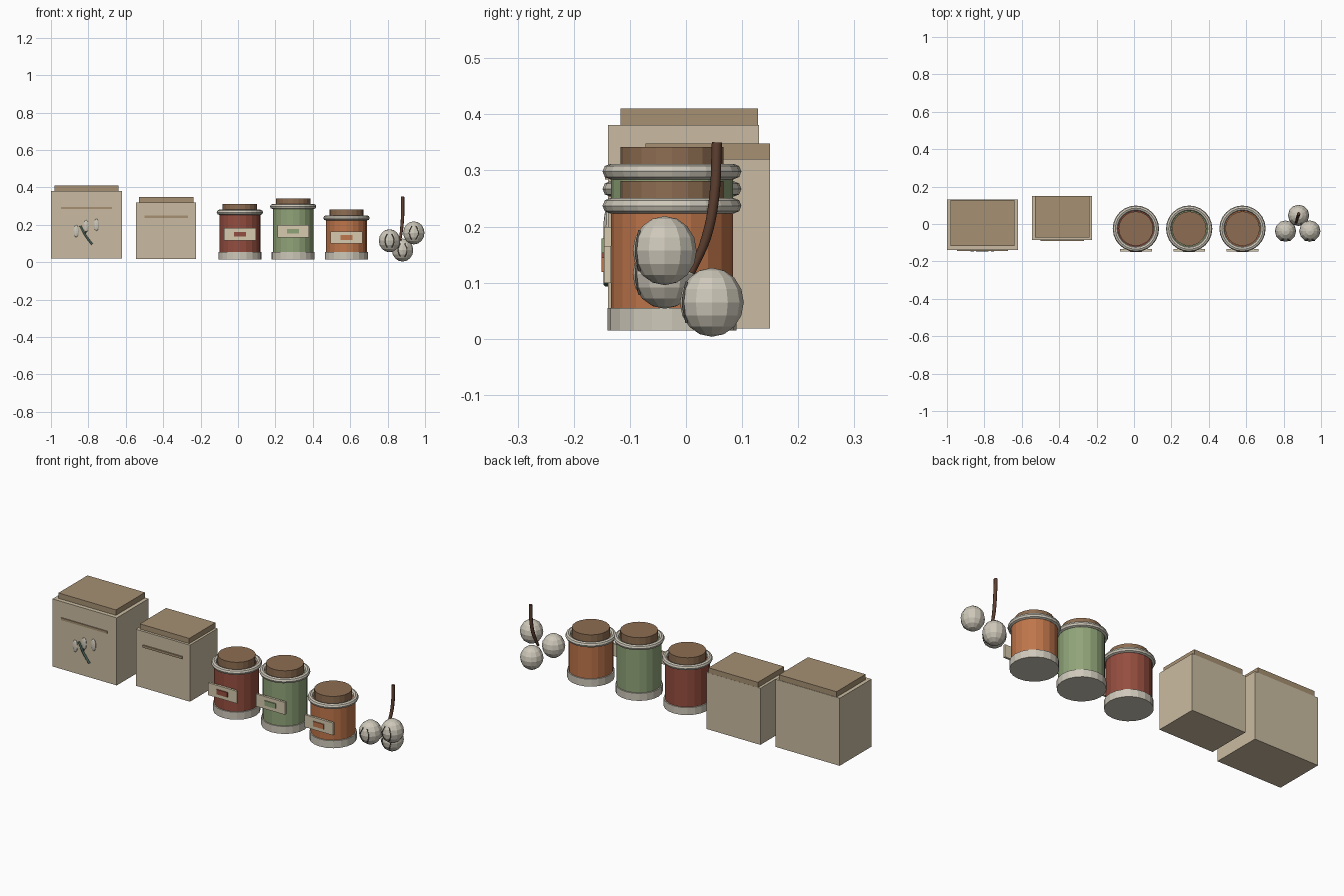
import bpy, math

if "Cube" in bpy.data.objects:
    bpy.data.objects.remove(bpy.data.objects["Cube"])


def material(name, r, g, b):
    m = bpy.data.materials.new(name)
    m.diffuse_color = (r, g, b, 1)
    m.use_nodes = True
    m.node_tree.nodes["Principled BSDF"].inputs["Base Color"].default_value = m.diffuse_color
    return m


SACK = material("sackcloth", 0.59, 0.50, 0.36)
FLAP = material("folded_cloth", 0.38, 0.28, 0.17)
PALE = material("pale_ceramic", 0.62, 0.58, 0.49)
CORK = material("cork", 0.27, 0.155, 0.084)
LABEL = material("label_paper", 0.68, 0.59, 0.42)
RED = material("red_glaze", 0.30, 0.075, 0.05)
GREEN = material("green_glaze", 0.28, 0.37, 0.19)
ORANGE = material("orange_glaze", 0.52, 0.18, 0.07)
STEM = material("stem_brown", 0.11, 0.05, 0.03)
DARK = material("dark_vein", 0.12, 0.10, 0.08)
LEAF = material("dark_green", 0.06, 0.11, 0.09)


def finish(name, mat):
    o = bpy.context.object
    o.name = name
    o.data.materials.append(mat)
    return o


def box(name, mat, x, y, z):
    """Box from (min, max) ranges."""
    bpy.ops.mesh.primitive_cube_add(size=1, location=[(a + b) / 2 for a, b in (x, y, z)])
    bpy.context.object.scale = [b - a for a, b in (x, y, z)]
    return finish(name, mat)


def cylinder(name, mat, x, y, r, z0, z1, sides=20):
    bpy.ops.mesh.primitive_cylinder_add(vertices=sides, radius=r, depth=z1 - z0,
                                        location=(x, y, (z0 + z1) / 2))
    return finish(name, mat)


def ellipsoid(name, mat, loc, scale, seg=12, rings=8):
    bpy.ops.mesh.primitive_uv_sphere_add(segments=seg, ring_count=rings, radius=1, location=loc)
    bpy.context.object.scale = scale
    return finish(name, mat)


def tube(name, mat, pts, r, radii=None, res=1):
    c = bpy.data.curves.new(name, 'CURVE')
    c.dimensions = '3D'
    c.bevel_depth = r
    c.bevel_resolution = res
    c.resolution_u = 4
    c.use_fill_caps = True
    s = c.splines.new('BEZIER')
    s.bezier_points.add(len(pts) - 1)
    for i, p in enumerate(pts):
        b = s.bezier_points[i]
        b.co = p
        b.handle_left_type = b.handle_right_type = 'AUTO'
        b.radius = radii[i] if radii else 1
    o = bpy.data.objects.new(name, c)
    bpy.context.collection.objects.link(o)
    c.materials.append(mat)
    return o


# Two sacks with folded tops and a stitched seam
box("large_sack", SACK, (-1.0, -0.62), (-0.139, 0.130), (0.02, 0.381))
box("large_sack_flap", FLAP, (-0.98, -0.64), (-0.117, 0.128), (0.375, 0.41))
box("large_sack_seam", FLAP, (-0.947, -0.674), (-0.144, -0.13), (0.284, 0.296))
box("small_sack", SACK, (-0.545, -0.225), (-0.085, 0.150), (0.018, 0.32))
box("small_sack_flap", FLAP, (-0.53, -0.238), (-0.072, 0.1495), (0.315, 0.348))
box("small_sack_seam", FLAP, (-0.50, -0.268), (-0.092, -0.08), (0.237, 0.249))

# Seed and sprig emblem on the large sack
for i, (x, z) in enumerate([(-0.865, 0.166), (-0.812, 0.193), (-0.757, 0.2)]):
    ellipsoid(f"emblem_seed_{i + 1}", PALE, (x, -0.14, z), (0.015, 0.007, 0.032), 10, 8)
tube("emblem_sprig", LEAF, [(-0.843, -0.141, 0.195), (-0.815, -0.141, 0.143), (-0.78, -0.141, 0.096)],
     0.006)
tube("emblem_sprig_branch", LEAF, [(-0.818, -0.141, 0.148), (-0.812, -0.141, 0.168)], 0.004)

# Three jars, differing in height and glaze
JY = -0.025
for name, x, ring_z, label_z, glaze in [("red", 0.01, 0.267, 0.150, RED),
                                        ("green", 0.295, 0.298, 0.166, GREEN),
                                        ("orange", 0.58, 0.237, 0.132, ORANGE)]:
    cylinder(f"{name}_jar_base", PALE, x, JY, 0.115, 0.015, 0.055)
    cylinder(f"{name}_jar_body", glaze, x, JY, 0.109, 0.03, ring_z)
    bpy.ops.mesh.primitive_torus_add(major_radius=0.11, minor_radius=0.0138, major_segments=24,
                                     minor_segments=8, location=(x, JY, ring_z))
    finish(f"{name}_jar_rim", PALE)
    cylinder(f"{name}_jar_stopper", CORK, x, JY, 0.092, ring_z - 0.015, ring_z + 0.044)
    box(f"{name}_jar_label", LABEL, (x - 0.085, x + 0.085), (-0.146, -0.134),
        (label_z - 0.033, label_z + 0.033))
    box(f"{name}_jar_label_mark", glaze, (x - 0.032, x + 0.032), (-0.151, -0.142),
        (label_z - 0.013, label_z + 0.013))

# Bunch of three bulbs with front veins and a shared stem
for i, (x, y, z) in enumerate([(0.81, -0.038, 0.115), (0.94, -0.038, 0.157), (0.88, 0.046, 0.065)]):
    ellipsoid(f"bulb_{i + 1}", PALE, (x, y, z), (0.057, 0.057, 0.0615))
    for side, s in (("left", -1), ("right", 1)):
        tube(f"bulb_{i + 1}_{side}_vein", DARK,
             [(x + s * 0.012, y - 0.045, z + 0.036), (x + s * 0.025, y - 0.051, z),
              (x + s * 0.012, y - 0.045, z - 0.036)], 0.0025)
tube("bulb_stem", STEM, [(0.88, 0.055, 0.35), (0.88, 0.050, 0.25), (0.875, 0.036, 0.18),
                         (0.867, 0.01, 0.118)], 0.009, [1, 1, 0.95, 0.7], 2)
